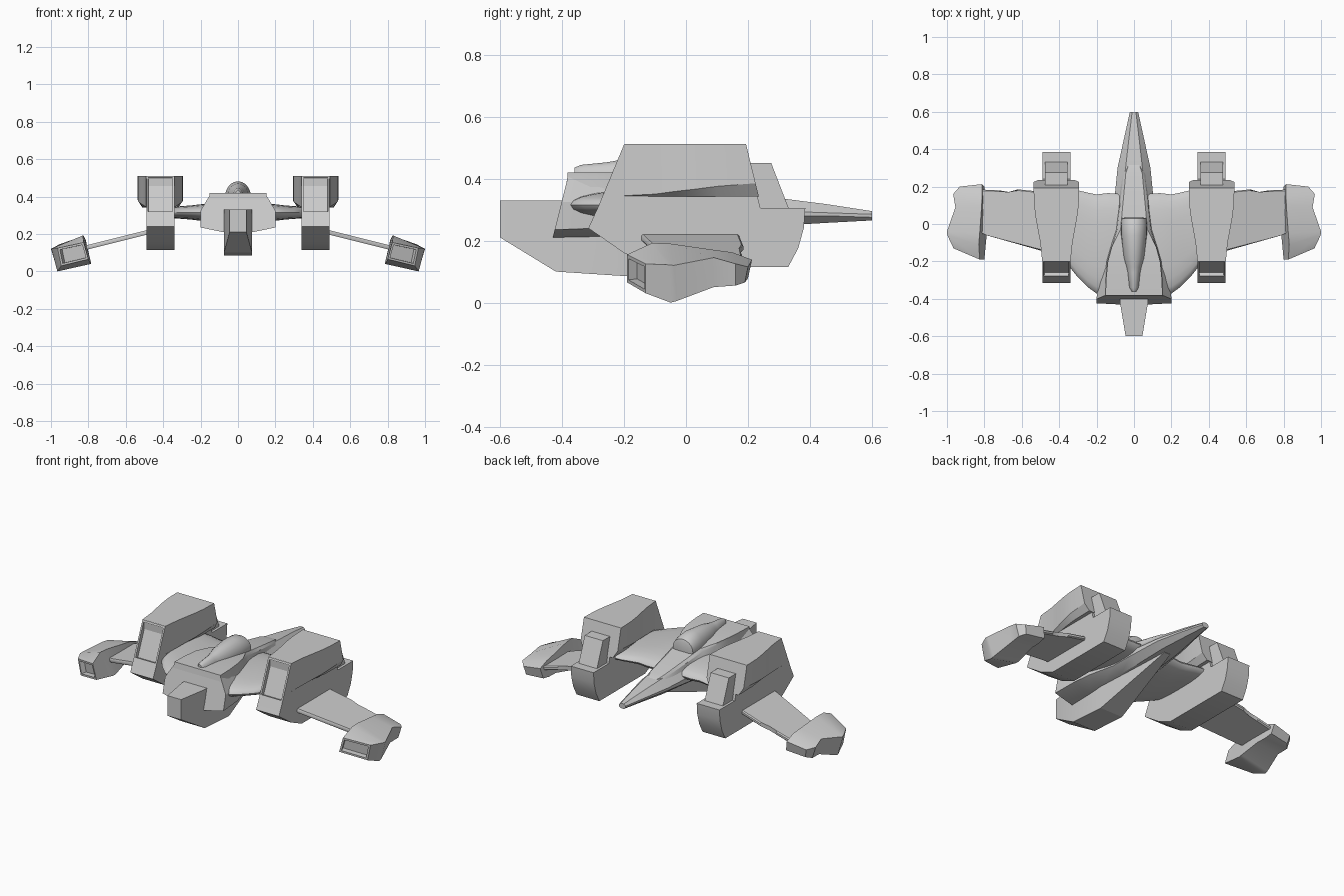
import bpy, bmesh, math
from mathutils import Vector

if "Cube" in bpy.data.objects:
    bpy.data.objects.remove(bpy.data.objects["Cube"])


def finish(name, bm, mirror=False, angle=30):
    bmesh.ops.recalc_face_normals(bm, faces=bm.faces[:])
    me = bpy.data.meshes.new(name)
    bm.to_mesh(me)
    bm.free()
    ob = bpy.data.objects.new(name, me)
    bpy.context.collection.objects.link(ob)
    me.shade_smooth()
    me.set_sharp_from_angle(angle=math.radians(angle))
    if mirror:
        ob.modifiers.new("mirror", 'MIRROR').use_axis[0] = True
    return ob


def loft(rings):
    """Skin a list of equally long point rings and cap both ends."""
    bm = bmesh.new()
    vs = [[bm.verts.new(p) for p in r] for r in rings]
    n = len(vs[0])
    for a, b in zip(vs, vs[1:]):
        for i in range(n):
            bm.faces.new((a[i], a[(i + 1) % n], b[(i + 1) % n], b[i]))
    bm.faces.new(vs[0])
    bm.faces.new(vs[-1])
    return bm


def extrude_x(profile, x0, x1):
    """Side profile (y, z) extruded between two x positions."""
    return loft([[(x, y, z) for y, z in profile] for x in (x0, x1)])


def recess(bm, centre, thickness, depth):
    """Sink an inset panel into the face nearest to a point."""
    bmesh.ops.recalc_face_normals(bm, faces=bm.faces[:])
    f = min(bm.faces, key=lambda f: (f.calc_center_median() - Vector(centre)).length)
    bmesh.ops.inset_region(bm, faces=[f], thickness=thickness)
    bmesh.ops.inset_region(bm, faces=[f], thickness=0.001, depth=-depth)


def sym(half):
    """Complete a right half section by mirroring it over x = 0."""
    return half + [(-x, y, z) for x, y, z in reversed(half)]


# Lower fuselage: y, half widths top/side/bottom, heights top/upper side/lower side/bottom
hull = [(0.6, .010, .022, .010, .295, .285, .275, .265),
        (0.45, .028, .055, .030, .318, .29, .28, .257),
        (0.3, .045, .088, .050, .337, .295, .28, .248),
        (0.1, .070, .108, .060, .35, .30, .27, .235),
        (-0.03, .085, .122, .068, .36, .305, .26, .228),
        (-0.18, .125, .170, .075, .375, .315, .25, .22),
        (-0.28, .140, .192, .078, .39, .32, .24, .213),
        (-0.405, .15, .20, .08, .41, .325, .235, .21)]
rings = []
for y, a, b, c, zt, zu, zl, zb in hull:
    slant = 0.25 if y < -0.4 else 0
    rings.append(sym([(w, y + slant * (z - .31), z)
                      for w, z in ((a, zt), (b, zu), (b, zl), (c, zb))]))
finish("fuselage", loft(rings))

# Raised spine on top of the fuselage, rounded at its front
rings = []
for y, w, z in ((.325, .018, .33), (.31, .038, .338), (.27, .055, .35), (.1, .075, .378),
                (-.03, .09, .40), (-.12, .118, .412), (-.2, .14, .419), (-.3, .15, .42), (-.382, .152, .42)):
    rings.append(sym([(w * .8 if y > -.1 else w, y, z), (w, y, z - .012),
                      (w + .015, y - (.02 if y < -.35 else 0), .30)]))
finish("spine", loft(rings))

# Rounded fairing with a domed front
rings = []
for y, w, zt in ((.035, .045, .445), (.03, .066, .46), (.0, .07, .475), (-.06, .069, .482),
                 (-.18, .056, .47), (-.23, .042, .457), (-.26, .036, .452), (-.34, .028, .444), (-.36, .015, .435)):
    zc = .40
    rings.append([(w * math.cos(t), y, zc + (zt - zc) * math.sin(t))
                  for t in (math.tau * i / 20 for i in range(20))])
finish("dome_fairing", loft(rings), angle=40)

# Keel below the fuselage
rings = []
for y, w, zb, zt in ((-.6, .045, .21, .33), (-.42, .075, .10, .33),
                     (-.19, .075, .085, .33), (.28, .02, .245, .28)):
    rings.append(sym([(w, y, zt), (w, y, zb)]))
finish("keel", loft(rings), angle=15)

# Inner wings: rounded sections running outward
rings = []
for x, yf, yr, h in ((.05, .16, -.38, .048), (.14, .165, -.38, .048), (.2, .158, -.372, .044),
                     (.25, .168, -.335, .038), (.3, .18, -.285, .034), (.36, .185, -.21, .03)):
    cy, hy = (yf + yr) / 2, (yf - yr) / 2
    ring = []
    for i in range(20):
        c, s = math.cos(math.tau * i / 20), math.sin(math.tau * i / 20)
        ring.append((x, cy + hy * math.copysign(abs(c) ** .7, c), .315 + h * s))
    rings.append(ring)
finish("inner_wing", loft(rings), True, 50)

# Engine pods: narrow body with a recessed sloping rear panel
body = [(-.2, .51), (.19, .51), (.24, .305), (.385, .305), (.38, .24), (.362, .175),
        (.33, .115), (-.1, .115), (-.2, .16), (-.315, .24), (-.283, .31)]
bm = extrude_x(body, .34, .49)
recess(bm, (.415, -.24, .41), .014, .022)
finish("engine_pod", bm, True)

# Flared upper cowl of each pod
rings = []
for y, w, zs in ((-.198, .076, .345), (-.1, .086, .35), (-.04, .097, .358), (.03, .11, .366),
                 (.1, .119, .375), (.194, .122, .385)):
    def shift(z):
        return .245 * (.51 - z) if y > .15 else 0
    prof = [(w, .511), (w, zs), (max(w - .025, .074), .342)]
    rings.append([(.415 + s * a, y + shift(z), z)
                  for s, p in ((1, prof), (-1, prof[::-1])) for a, z in p])
finish("pod_cowl", loft(rings), True)

# Block at the front of each pod
finish("pod_front_block",
       extrude_x([(.18, .45), (.275, .45), (.335, .295), (.18, .295)], .355, .475), True)

# Drooping outer wings
outline = [(.47, .17), (.62, .185), (.67, .165), (.72, .18), (.84, .185),
           (.84, -.04), (.79, -.06), (.47, -.15)]
rings = []
for off in (.012, -.012):
    rings.append([(x, y, .208 - .25 * (x - .49) + off) for x, y in outline])
bm = loft(rings)
bmesh.ops.bevel(bm, geom=[e for e in bm.edges if abs(e.verts[0].co.z - e.verts[1].co.z + .25 *
                (e.verts[0].co.x - e.verts[1].co.x)) < .001], offset=.006, segments=1, affect='EDGES')
finish("outer_wing", bm, True)

# Wing tip pods: skewed four-sided sections, recessed at the rear
tip = [[(.825, -.19, .155), (.965, -.13, .125), (.945, -.13, .03), (.80, -.19, .065)],
       [(.83, -.11, .192), (.998, -.06, .122), (.966, -.05, .0), (.787, -.05, .04)],
       [(.825, -.05, .19), (1.0, -.04, .12), (.965, -.03, .005), (.785, -.03, .042)],
       [(.815, .09, .17), (.955, .09, .145), (.94, .09, .05), (.795, .09, .07)],
       [(.812, .15, .162), (.967, .16, .125), (.945, .16, .055), (.797, .15, .07)],
       [(.812, .213, .138), (.932, .2, .115), (.92, .19, .065), (.80, .2, .078)]]
bm = loft(tip)
recess(bm, (.884, -.16, .094), .016, .03)
finish("wing_tip_pod", bm, True)
